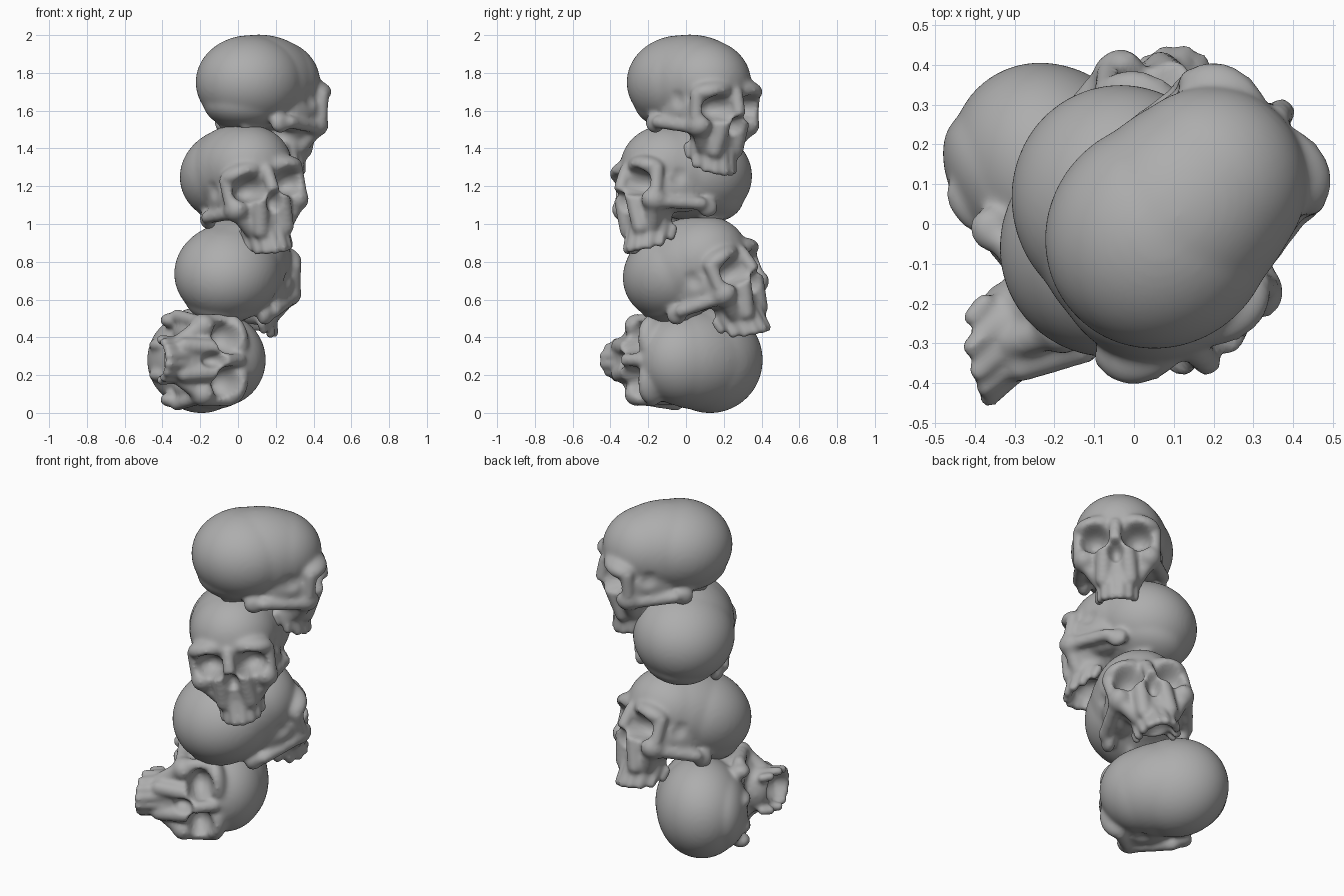
import bpy, bmesh
from math import radians, sin, cos, sqrt
from mathutils import Matrix, Vector

if "Cube" in bpy.data.objects:
    bpy.data.objects.remove(bpy.data.objects["Cube"], do_unlink=True)

bone = bpy.data.materials.new("bone grey")
bone.use_nodes = True
GREY = (0.42, 0.42, 0.42, 1)
bone.diffuse_color = GREY
bsdf = bone.node_tree.nodes["Principled BSDF"]
bsdf.inputs["Base Color"].default_value = GREY
bsdf.inputs["Roughness"].default_value = 0.7


def ball(bm, center, radii, both=False, tilt=0, detail=4):
    """Ellipsoid, optionally mirrored to the other side."""
    for s in ((1, -1) if both else (1,)):
        place = Matrix.Translation((center[0], center[1] * s, center[2]))
        turn = Matrix.Rotation(radians(tilt * s), 4, "X")
        bmesh.ops.create_icosphere(bm, subdivisions=detail, radius=1,
                                   matrix=place @ turn @ Matrix.Diagonal((*radii, 1)))


def bar(bm, a, b, r, both=False):
    """Rounded bar made of a chain of balls."""
    a, b = Vector(a), Vector(b)
    count = max(2, int((b - a).length / (r * 0.6)))
    for i in range(count + 1):
        ball(bm, a.lerp(b, i / count), (r, r, r), both, detail=3)


def hollow(bm, center, radii, axis, sign):
    """Press the surface inside an ellipsoid back to its far wall along one axis."""
    for v in bm.verts:
        d = [(v.co[k] - center[k]) / radii[k] for k in range(3)]
        if sum(c * c for c in d) < 1:
            side = sum(d[k] ** 2 for k in range(3) if k != axis)
            v.co[axis] = center[axis] + sign * radii[axis] * sqrt(1 - side)


# Skull masses, facing +x
bm = bmesh.new()
ball(bm, (-0.065, 0, 0.0), (0.295, 0.282, 0.25))            # braincase
ball(bm, (0.0, 0, 0.0), (0.36, 0.265, 0.253))               # long vault
ball(bm, (0.1, 0, 0.0), (0.262, 0.247, 0.23))               # forehead
ball(bm, (-0.08, 0, -0.11), (0.25, 0.225, 0.145))           # skull base
ball(bm, (0.12, 0.14, -0.14), (0.19, 0.1, 0.12), True)      # side walls
ball(bm, (0.275, 0.11, -0.04), (0.1, 0.13, 0.06), True, -8)  # brow ridges
bar(bm, (0.265, 0.21, -0.07), (0.255, 0.205, -0.21), 0.038, True)  # outer eye rims
bar(bm, (0.35, 0, -0.06), (0.37, 0, -0.16), 0.036)          # nose bridge
ball(bm, (0.2, 0, -0.2), (0.14, 0.2, 0.14))                 # face core
ball(bm, (0.245, 0.18, -0.225), (0.075, 0.065, 0.065), True)  # cheekbones
bar(bm, (0.25, 0.2, -0.24), (0.0, 0.235, -0.21), 0.036, True)  # cheek arches
bar(bm, (0.25, 0.18, -0.24), (0.21, 0.1, -0.34), 0.045, True)  # cheek to jaw slopes
bar(bm, (0.325, 0.065, -0.2), (0.265, 0.075, -0.36), 0.045, True)  # nose sides
ball(bm, (0.185, 0, -0.3), (0.12, 0.135, 0.11))             # upper jaw
ball(bm, (-0.05, 0.21, -0.215), (0.06, 0.04, 0.055), True)  # bumps behind the ears
ball(bm, (-0.13, 0.08, -0.23), (0.08, 0.035, 0.04), True)   # base bumps
for i in range(10):                                         # tooth row, lower in front
    t = radians(-108 + 24 * i)
    x, y = 0.14 + 0.145 * cos(t), 0.108 * sin(t)
    bar(bm, (x - 0.01, y * 0.97, -0.34), (x, y, -0.385 - 0.3 * (x - 0.1) ** 0.5 * 0.7
                                          if x > 0.1 else -0.385), 0.027)
masses = bpy.data.meshes.new("skull_masses")
bm.to_mesh(masses)
bm.free()
solid = bpy.data.objects.new("skull_masses", masses)
bpy.context.collection.objects.link(solid)

# Fuse the masses into one skin
fuse = solid.modifiers.new("fuse", "REMESH")
fuse.mode = "VOXEL"
fuse.voxel_size = 0.011
soften = solid.modifiers.new("soften", "SMOOTH")
soften.factor = 0.5
soften.iterations = 8
bpy.context.view_layer.update()
graph = bpy.context.evaluated_depsgraph_get()
skull = bpy.data.meshes.new_from_object(solid.evaluated_get(graph))
skull.name = "skull"
bpy.data.objects.remove(solid, do_unlink=True)

# Press in the hollows, then soften their rims
bm = bmesh.new()
bm.from_mesh(skull)
for s in (1, -1):
    hollow(bm, (0.345, 0.12 * s, -0.138), (0.13, 0.085, 0.07), 0, -1)   # eye sockets
    hollow(bm, (0.16, 0.32 * s, -0.09), (0.1, 0.1, 0.09), 1, -s)        # temples
hollow(bm, (0.37, 0, -0.24), (0.09, 0.042, 0.06), 0, -1)                # nose opening
hollow(bm, (0.15, 0, -0.43), (0.1, 0.075, 0.08), 2, 1)                  # palate
for step in range(4):
    bmesh.ops.smooth_vert(bm, verts=bm.verts, factor=0.5,
                          use_axis_x=True, use_axis_y=True, use_axis_z=True)
for f in bm.faces:
    f.smooth = True
    f.material_index = 0
bm.to_mesh(skull)
bm.free()
skull.materials.clear()
skull.materials.append(bone)

# Stack: name, position, yaw, roll, pitch
STACK = [
    ("top_skull", (0.11, 0.02, 1.75), 45, 0, 0),
    ("upper_middle_skull", (0.0, 0.0, 1.275), -64, 9, 11),
    ("lower_middle_skull", (-0.02, 0.0, 0.77), 61, 10, 23),
    ("bottom_skull", (-0.155, 0.075, 0.28), -90, -90, 37),
]
for name, pos, yaw, roll, pitch in STACK:
    obj = bpy.data.objects.new(name, skull)
    bpy.context.collection.objects.link(obj)
    obj.matrix_world = (Matrix.Translation(pos)
                        @ Matrix.Rotation(radians(yaw), 4, "Z")
                        @ Matrix.Rotation(radians(roll), 4, "X")
                        @ Matrix.Rotation(radians(-pitch), 4, "Y"))
